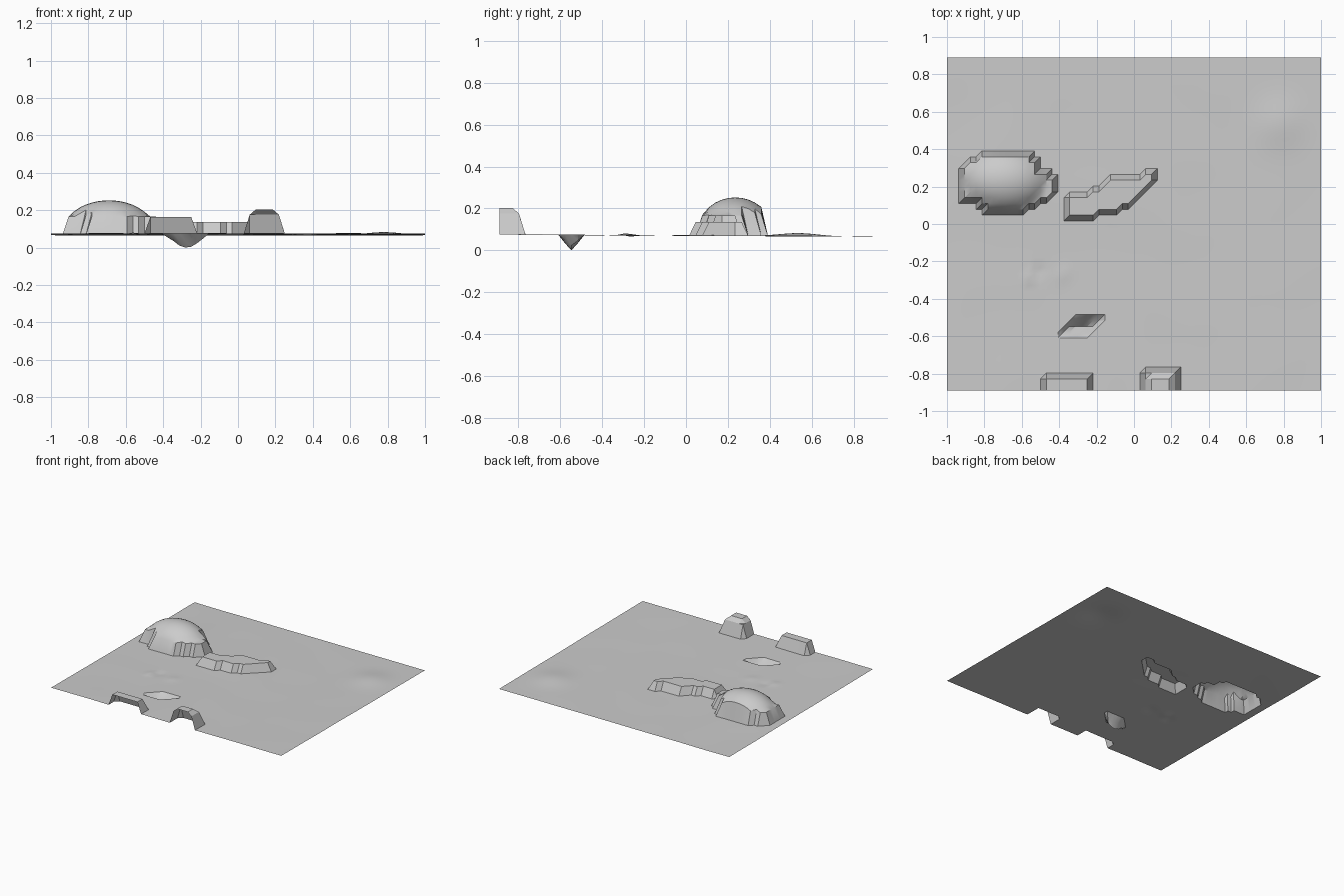
import bpy
import bmesh
import math
from mathutils import noise, Vector

cube = bpy.data.objects.get("Cube")
if cube:
    bpy.data.objects.remove(cube)

# Grid layout: square cells, one cell wide slopes around every plateau
NX, NY = 64, 57
STEP = 2 / NX
HALF_Y = NY * STEP / 2

# Plateau outlines (top edges)
MOUND = [(-.92, .13), (-.92, .27), (-.89, .33), (-.82, .35), (-.79, .39), (-.58, .39),
         (-.52, .33), (-.49, .28), (-.42, .25), (-.42, .17), (-.46, .14), (-.58, .07),
         (-.79, .07), (-.82, .11), (-.89, .12)]
RIDGE = [(-.35, .04), (-.35, .15), (-.24, .16), (-.14, .24), (.04, .24), (.06, .28),
         (.12, .28), (.12, .21), (.06, .20), (-.03, .10), (-.10, .07), (-.22, .04)]


def rect(x0, x1, y0, y1):
    return [(x0, y0), (x1, y0), (x1, y1), (x0, y1)]


# (outline, top height)
PLATEAUS = [
    (MOUND, .168),
    (RIDGE, .138),
    (rect(-.48, -.24, -1, -.82), .166),   # left edge block
    (rect(.04, .24, -1, -.79), .178),     # right edge block
    (rect(.07, .21, -1, -.82), .205),     # its raised cap
]


def inside(x, y, poly):
    hit = False
    for (ax, ay), (bx, by) in zip(poly, poly[1:] + poly[:1]):
        if (ay > y) != (by > y) and x < (bx - ax) * (y - ay) / (by - ay) + ax:
            hit = not hit
    return hit


def swell(x, y, cx, cy, radius, height):
    return height * math.exp(-((x - cx) ** 2 + (y - cy) ** 2) / radius ** 2)


def ground(x, y):
    z = .073 - .006 * y + .002 * noise.noise(Vector((x * 3, y * 3, 0)))
    z += swell(x, y, .78, .54, .13, .016)
    z += swell(x, y, -.68, .25, .3, .004)
    z += swell(x, y, -.12, .12, .2, .004)
    z += swell(x, y, -.55, -.28, .03, .012) - swell(x, y, -.52, -.26, .03, .012)
    z += swell(x, y, -.38, -.27, .04, .005)
    return z


def height(x, y):
    z = ground(x, y)
    for poly, top in PLATEAUS:
        if inside(x, y, poly):
            z = max(z, top)
    # Dome rising from the mound
    r = ((x + .69) / .25) ** 2 + ((y - .235) / .185) ** 2
    if r < 1 and inside(x, y, MOUND):
        z = max(z, .08 + .175 * math.sqrt(1 - r))
    # Slanted pit
    slant = x + .275 - (y + .547)
    if abs(y + .547) < .04 and abs(slant) < .075:
        depth = .075 if abs(y + .547) < .01 else .04
        z -= depth * (1 - (slant / .1) ** 2)
    return max(z, 0)


# Terrain sheet, every cell split along the same diagonal
bm = bmesh.new()
rows = []
for j in range(NY + 1):
    y = j * STEP - HALF_Y
    rows.append([bm.verts.new((i * STEP - 1, y, height(i * STEP - 1, y)))
                 for i in range(NX + 1)])
for low, high in zip(rows, rows[1:]):
    for i in range(NX):
        bm.faces.new((low[i], low[i + 1], high[i + 1]))
        bm.faces.new((low[i], high[i + 1], high[i]))

lowest = min(v.co.z for v in bm.verts)
bmesh.ops.translate(bm, verts=bm.verts, vec=(0, 0, -lowest))
mesh = bpy.data.meshes.new("terrain")
bm.to_mesh(mesh)
bm.free()
terrain = bpy.data.objects.new("terrain", mesh)
bpy.context.collection.objects.link(terrain)

# Plain light grey
grey = bpy.data.materials.new("light_grey")
grey.use_nodes = True
colour = (.6, .6, .6, 1)
grey.diffuse_color = colour
grey.node_tree.nodes["Principled BSDF"].inputs["Base Color"].default_value = colour
mesh.materials.append(grey)

bpy.ops.object.select_all(action="DESELECT")
terrain.select_set(True)
bpy.context.view_layer.objects.active = terrain
bpy.ops.object.shade_smooth_by_angle(angle=math.radians(30))
